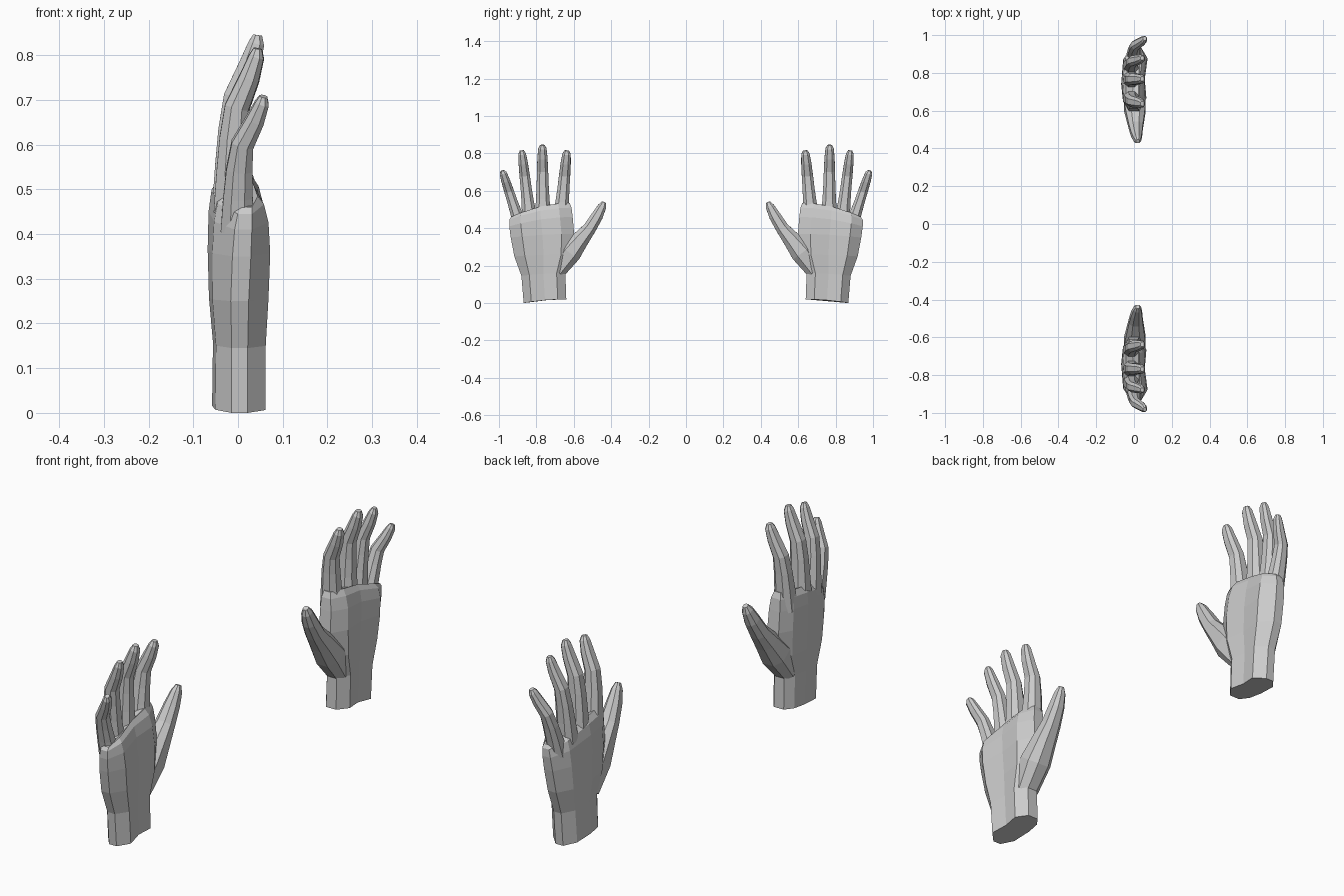
import bpy, bmesh
from mathutils import Vector

if "Cube" in bpy.data.objects:
    bpy.data.objects.remove(bpy.data.objects["Cube"])


def loft(name, rings):
    """Closed flat-faced mesh skinned over equal-sized rings of points."""
    bm = bmesh.new()
    rows = [[bm.verts.new(p) for p in r] for r in rings]
    n = len(rows[0])
    for a, b in zip(rows, rows[1:]):
        for i in range(n):
            j = (i + 1) % n
            bm.faces.new((a[i], a[j], b[j], b[i]))
    bm.faces.new(rows[0][::-1])
    bm.faces.new(rows[-1])
    bmesh.ops.recalc_face_normals(bm, faces=bm.faces)
    me = bpy.data.meshes.new(name)
    bm.to_mesh(me)
    bm.free()
    ob = bpy.data.objects.new(name, me)
    bpy.context.collection.objects.link(ob)
    return ob


OCT = [(1, .45), (.5, 1), (-.5, 1), (-1, .45), (-1, -.45), (-.5, -1), (.5, -1), (1, -.45)]


def digit(name, stations):
    """Octagonal tube: each station is (centre, half width, half thickness)."""
    rings = []
    for i, (c, hw, ht) in enumerate(stations):
        t = (stations[min(i + 1, len(stations) - 1)][0] - stations[max(i - 1, 0)][0]).normalized()
        n = (Vector((1, 0, 0)) - t * t.x).normalized()
        w = t.cross(n)
        rings.append([c + w * hw * u + n * ht * v for u, v in OCT])
    return loft(name, rings)


# Palm and wrist: section is (share across y, share of depth; negative = back of hand)
SECTION = [(.16, -.85), (.42, -1), (.8, -.88), (1, -.25), (1, .35),
           (.82, 1), (.5, .8), (.2, .95), (0, .4), (0, -.4)]
# z thumb side, z little-finger side, y range, back depth, palm depth, little-finger shift
PALM = [(.02, .0, .64, .868, .058, .062, 0),
        (.16, .145, .645, .88, .056, .062, 0),
        (.26, .25, .605, .918, .065, .068, 0),
        (.37, .35, .598, .937, .070, .068, .005),
        (.46, .41, .606, .945, .070, .060, .010),
        (.51, .445, .612, .945, .066, .045, .016),
        (.535, .46, .622, .935, .052, .026, .022)]
palm = loft("right_hand", [
    [(v * (back if v < 0 else front) + shift * u, y0 + (y1 - y0) * u, z0 + (z1 - z0) * u * u)
     for u, v in SECTION]
    for z0, z1, y0, y1, back, front, shift in PALM])

# Fingers share one curl profile: length share, x, half width, half thickness
CURL = [(0, -.014, .044, .044), (.25, -.013, .036, .038), (.45, -.010, .032, .034),
        (.64, -.003, .030, .029), (.82, .025, .027, .024), (.95, .041, .022, .018),
        (1, .044, .012, .010)]
# y base, y tip, z base, z tip, size, x offset
FINGERS = {"index_finger": (.670, .637, .45, .815, 1, 0),
           "middle_finger": (.765, .768, .46, .845, 1, 0),
           "ring_finger": (.836, .878, .45, .815, .92, 0),
           "little_finger": (.885, .982, .41, .708, .86, .013)}
digits = [digit(name, [(Vector((x + dx, yb + (yt - yb) * t, zb + (zt - zb) * t)), hw * s, ht * s)
                       for t, x, hw, ht in CURL])
          for name, (yb, yt, zb, zt, s, dx) in FINGERS.items()]

# Thumb
THUMB = [(.0, .69, .17, .045, .048), (.005, .62, .27, .060, .057), (.008, .56, .345, .045, .046),
         (.010, .515, .40, .035, .037), (.014, .475, .465, .031, .029),
         (.018, .449, .515, .023, .020), (.020, .438, .539, .011, .010)]
digits.append(digit("thumb", [(Vector((x, y, z)), hw, ht) for x, y, z, hw, ht in THUMB]))

# Fuse the digits into the palm
bpy.context.view_layer.objects.active = palm
for d in digits:
    m = palm.modifiers.new("fuse", 'BOOLEAN')
    m.operation, m.solver, m.object = 'UNION', 'EXACT', d
    bpy.ops.object.modifier_apply(modifier=m.name)
    bpy.data.objects.remove(d)

# Opposite hand: mirrored copy across y
other = bpy.data.objects.new("left_hand", palm.data.copy())
bpy.context.collection.objects.link(other)
for v in other.data.vertices:
    v.co.y *= -1
other.data.flip_normals()
